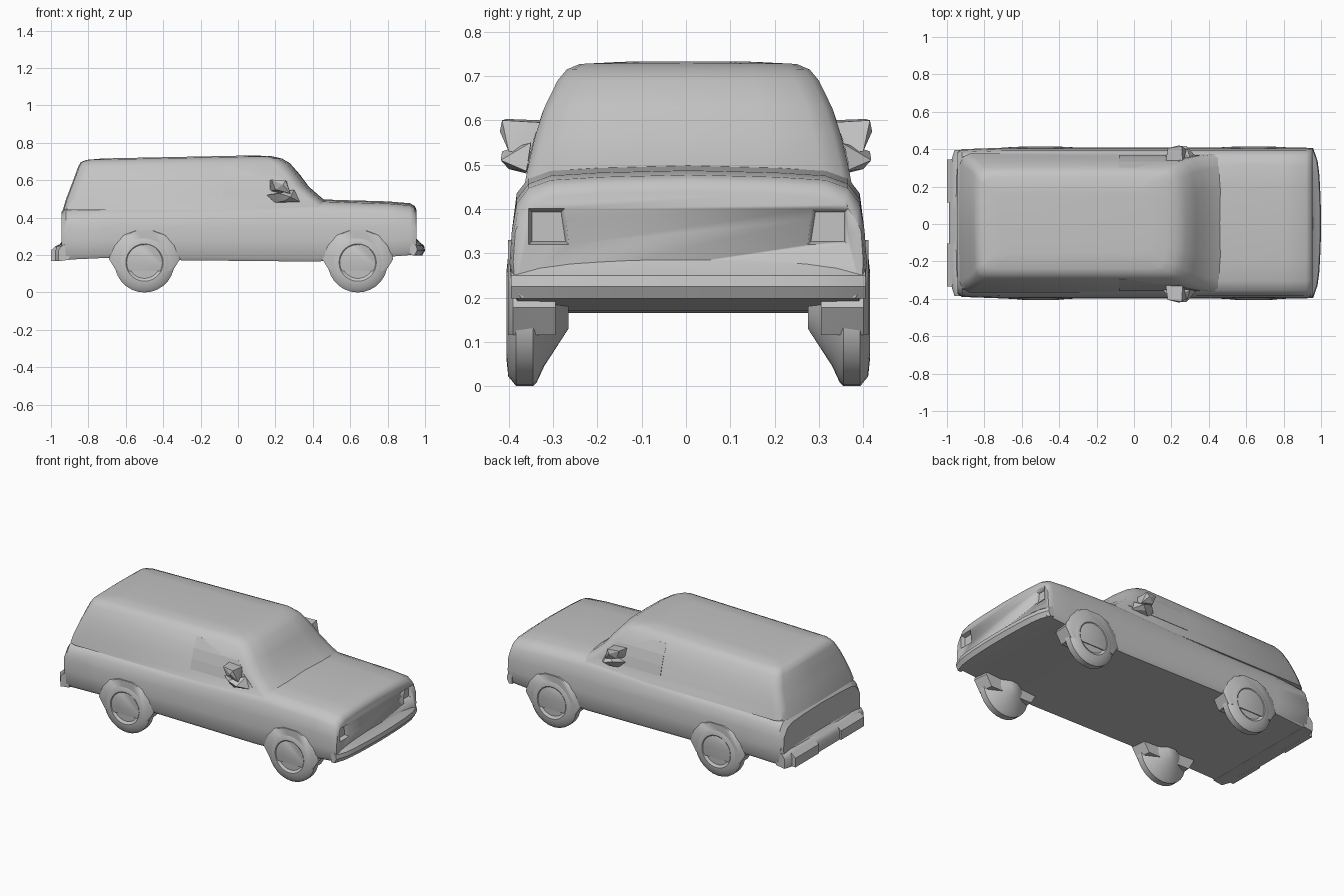
import bpy, bmesh, math
from mathutils import Vector

if "Cube" in bpy.data.objects:
    bpy.data.objects.remove(bpy.data.objects["Cube"])

paint = bpy.data.materials.new("plain_grey")
paint.use_nodes = True
GREY = (0.55, 0.55, 0.55, 1)
paint.diffuse_color = GREY
paint.node_tree.nodes["Principled BSDF"].inputs["Base Color"].default_value = GREY
SHIFT = 0.005


def finish(name, bm, angle=35, shift=SHIFT):
    bmesh.ops.recalc_face_normals(bm, faces=bm.faces[:])
    bmesh.ops.translate(bm, verts=bm.verts[:], vec=(0, shift, 0))
    me = bpy.data.meshes.new(name)
    bm.to_mesh(me)
    bm.free()
    me.materials.append(paint)
    ob = bpy.data.objects.new(name, me)
    bpy.context.collection.objects.link(ob)
    bpy.ops.object.select_all(action='DESELECT')
    bpy.context.view_layer.objects.active = ob
    ob.select_set(True)
    bpy.ops.object.shade_smooth_by_angle(angle=math.radians(angle))
    return ob


def loft(name, rings, angle=35):
    """Skin a list of closed rings and cap both ends."""
    bm = bmesh.new()
    rows = [[bm.verts.new(p) for p in ring] for ring in rings]
    n = len(rows[0])
    for a, b in zip(rows, rows[1:]):
        for i in range(n):
            j = (i + 1) % n
            bm.faces.new((a[i], a[j], b[j], b[i]))
    bm.faces.new(rows[0])
    bm.faces.new(rows[-1][::-1])
    return finish(name, bm, angle)


def hull(name, points, angle=35, shift=SHIFT):
    bm = bmesh.new()
    verts = [bm.verts.new(p) for p in points]
    out = bmesh.ops.convex_hull(bm, input=verts)
    spare = {g for g in out["geom_interior"] if isinstance(g, bmesh.types.BMVert)}
    bmesh.ops.delete(bm, geom=list(spare), context='VERTS')
    return finish(name, bm, angle, shift)


def mirrored(half):
    """Close a half outline that starts and ends on the centre line."""
    return half + [(a, -y) for a, y in half[-2:0:-1]]


# Lower body: x, underside, top, width factor
stations = [(-0.945, 0.2, 0.43, 0.94), (-0.92, 0.175, 0.46, 0.98),
            (-0.7, 0.185, 0.475, 1), (-0.3, 0.172, 0.475, 1),
            (0.4, 0.165, 0.5, 1), (0.52, 0.17, 0.495, 1), (0.8, 0.19, 0.487, 1),
            (0.92, 0.2, 0.477, 1), (0.945, 0.2, 0.462, 0.99), (0.955, 0.2, 0.44, 0.98)]
body_rings = []
for x, low, top, w in stations:
    half = [(top, 0), (top - 0.005, 0.2), (top - 0.012, 0.31), (top - 0.03, 0.36),
            (top - 0.065, 0.387), (0.35, 0.398), (0.28, 0.403), (low + 0.02, 0.398),
            (low, 0.385), (low, 0)]
    body_rings.append([(x, y * w, z) for z, y in mirrored(half)])
body = loft("lower_body", body_rings)

# Headlight recesses cut into the nose
for side in (1, -1):
    cutter = hull("headlight_cutter", [
        (x, side * y, z) for x, grow in ((0.93, -0.012), (0.97, 0))
        for y, z in ((0.265 - grow, 0.315 - grow), (0.365 + grow, 0.315 - grow),
                     (0.365 + grow, 0.405 + grow), (0.275 - grow, 0.405 + grow))])
    cutter.hide_render = True
    cut = body.modifiers.new("headlight_cut", 'BOOLEAN')
    cut.operation = 'DIFFERENCE'
    cut.object = cutter
    bpy.ops.object.select_all(action='DESELECT')
    bpy.context.view_layer.objects.active = body
    body.select_set(True)
    bpy.ops.object.modifier_apply(modifier=cut.name)
    bpy.data.objects.remove(cutter)

# Cabin: height, rear x, front x, half width
levels = [(0.44, -0.937, 0.54, 0.372), (0.5, -0.92, 0.45, 0.36),
          (0.56, -0.898, 0.378, 0.345), (0.62, -0.876, 0.332, 0.325),
          (0.68, -0.855, 0.278, 0.295), (0.705, -0.842, 0.235, 0.274),
          (0.718, -0.81, 0.18, 0.245), (0.724, -0.72, 0.08, 0.16)]
cabin_rings = []
for z, rear, front, w in levels:
    half = [(front, 0), (front - 0.003, w * 0.5), (front - 0.02, w * 0.82),
            (front - 0.045, w * 0.95), (front - 0.08, w), (rear + 0.06, w),
            (rear + 0.02, w * 0.95), (rear + 0.005, w * 0.85), (rear, 0)]
    tilt = 0.012 * max(0, (z - 0.44) / 0.28)
    cabin_rings.append([(x, y, z + tilt * (x + 0.35) / 0.6) for x, y in mirrored(half)])
loft("cabin", cabin_rings, 40)

# Bumpers: a section swept across the car with a bowed face
def bumper(name, section, bow, width):
    rings = []
    for i in range(13):
        t = i / 6 - 1
        back = bow * t * t + 0.02 * max(0, abs(t) - 0.8) / 0.2
        rings.append([(x - math.copysign(back, x) * (abs(x) > 0.95), t * width, z)
                      for x, z in section])
    return loft(name, rings)


bumper("front_bumper", [(0.92, 0.2), (0.985, 0.198), (1, 0.225), (0.995, 0.25),
                        (0.972, 0.268), (0.956, 0.285), (0.92, 0.285)], 0.022, 0.4)
bumper("rear_bumper", [(-0.9, 0.175), (-0.99, 0.167), (-0.99, 0.225),
                       (-0.975, 0.248), (-0.952, 0.258), (-0.935, 0.285), (-0.9, 0.285)],
       0.01, 0.39)

# Rear bumper pads either side of the plate gap
for side in (1, -1):
    hull("rear_bumper_pad", [(x, side * y, z) for y in (0.11, 0.34)
                             for x, z in ((-0.97, 0.168), (-1, 0.168), (-1, 0.225), (-0.97, 0.25))])


# Wheels with inner suspension cones, and swollen arches
def wheel(name, cx, side):
    profile = [(0.27, 0.03), (0.325, 0.115), (0.342, 0.152), (0.35, 0.16),
               (0.388, 0.16), (0.406, 0.138), (0.41, 0.1), (0.4, 0.085), (0.403, 0.03)]
    steps = 28
    loft(name, [[(cx + r * math.cos(2 * math.pi * i / steps), side * y,
                  0.16 + r * math.sin(2 * math.pi * i / steps)) for i in range(steps)]
                for y, r in profile])


arch = [(0.19, 0.178), (0.15, 0.115), (0.17, 0.25), (0.12, 0.305), (0.05, 0.33)]
for place, cx in (("front", 0.64), ("rear", -0.5)):
    for hand, side in (("left", 1), ("right", -1)):
        wheel(f"{place}_{hand}_wheel", cx, side)
        hull(f"{place}_{hand}_arch",
             [(cx + s * dx * k, side * y, z) for dx, z in arch for s in (1, -1)
              for y, k in ((0.3, 0.95), (0.395, 1), (0.407, 0.88))], 45)

# Door windows and mirrors
for hand, side in (("left", 1), ("right", -1)):
    for i, (a, b) in enumerate(zip(levels[1:4], levels[2:5])):
        hull(f"{hand}_door_window_{i}",
             [(x, side * (lv[3] + d), lv[0]) for lv in (a, b) for d in (-0.004, 0.003)
              for x in (-0.08, lv[2] - 0.1)])
    hull(f"{hand}_mirror_head",
         [(x, side * y, z) for x, y, z in
          ((0.17, 0.33, 0.54), (0.17, 0.33, 0.6), (0.27, 0.33, 0.52), (0.26, 0.33, 0.595),
           (0.18, 0.405, 0.603), (0.255, 0.415, 0.6), (0.24, 0.42, 0.575),
           (0.2, 0.4, 0.55), (0.28, 0.4, 0.53))], 20, 0)
    hull(f"{hand}_mirror_base",
         [(x, side * y, z) for x, y, z in
          ((0.15, 0.35, 0.52), (0.2, 0.36, 0.48), (0.33, 0.36, 0.485), (0.3, 0.35, 0.55),
           (0.22, 0.415, 0.53), (0.28, 0.418, 0.51), (0.25, 0.4, 0.49))], 20, 0)
